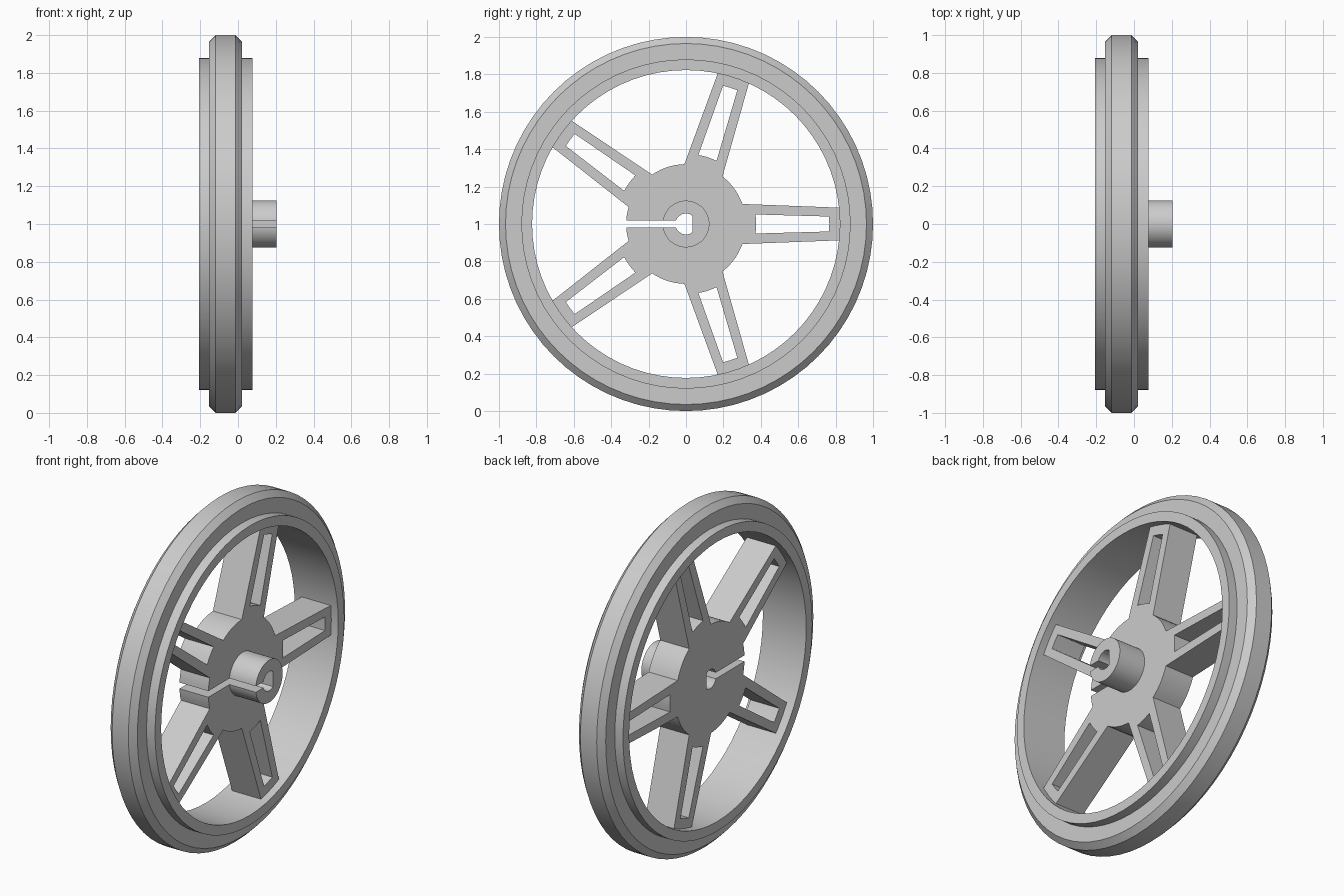
import bpy, bmesh, math
from math import sin, cos, asin, acos, pi, radians
from mathutils import Matrix

if "Cube" in bpy.data.objects:
    bpy.data.objects.remove(bpy.data.objects["Cube"])

grey = bpy.data.materials.new("plain_grey")
grey.diffuse_color = (0.6, 0.6, 0.6, 1)
grey.use_nodes = True
grey.node_tree.nodes["Principled BSDF"].inputs["Base Color"].default_value = grey.diffuse_color

BORE, FLAT, SLIT = 0.056, 0.034, 0.018   # D-bore radius, flat offset, slit half width
# local x, y, z -> world y, z, x with the axle at z = 1
AXLE = Matrix(((0, 0, 1, 0), (1, 0, 0, 0), (0, 1, 0, 1), (0, 0, 0, 1)))


def finish(name, bm):
    bmesh.ops.remove_doubles(bm, verts=bm.verts, dist=0.0002)
    bmesh.ops.recalc_face_normals(bm, faces=bm.faces)
    me = bpy.data.meshes.new(name)
    bm.to_mesh(me)
    bm.free()
    me.materials.clear()
    me.materials.append(grey)
    ob = bpy.data.objects.new(name, me)
    bpy.context.collection.objects.link(ob)
    bpy.ops.object.select_all(action='DESELECT')
    bpy.context.view_layer.objects.active = ob
    ob.select_set(True)
    bpy.ops.object.shade_smooth_by_angle(angle=radians(30))
    return ob


def arc(r, a, b):
    n = max(2, math.ceil(abs(b - a) / radians(5)))
    return [(r * cos(a + (b - a) * i / n), r * sin(a + (b - a) * i / n)) for i in range(n + 1)]


def turn(pts, a):
    return [(x * cos(a) - y * sin(a), x * sin(a) + y * cos(a)) for x, y in pts]


def d_bore():
    """Bore outline, from the upper slit edge round to the lower one."""
    a, f = pi - asin(SLIT / BORE), acos(FLAT / BORE)
    return arc(BORE, a, f) + arc(BORE, -f, -a)


def plate(name, loops, x0, x1):
    """Extrude flat outlines (first outer, others holes) from x0 to x1."""
    cu = bpy.data.curves.new(name, 'CURVE')
    cu.dimensions, cu.fill_mode = '2D', 'BOTH'
    cu.extrude = (x1 - x0) / 2
    for pts in loops:
        s = cu.splines.new('POLY')
        s.points.add(len(pts) - 1)
        for p, (x, y) in zip(s.points, pts):
            p.co = (x, y, 0, 1)
        s.use_cyclic_u = True
    tmp = bpy.data.objects.new(name + "_outline", cu)
    bpy.context.collection.objects.link(tmp)
    me = bpy.data.meshes.new_from_object(tmp.evaluated_get(bpy.context.evaluated_depsgraph_get()))
    bpy.data.objects.remove(tmp)
    bm = bmesh.new()
    bm.from_mesh(me)
    bpy.data.meshes.remove(me)
    bmesh.ops.transform(bm, verts=bm.verts, matrix=Matrix.Translation(((x0 + x1) / 2, 0, 0)) @ AXLE)
    return finish(name, bm)


# Rim with chamfered tread: closed profile (x, radius) spun round the axle
profile = [(-0.206, 0.823), (-0.206, 0.88), (-0.153, 0.88), (-0.153, 0.965), (-0.119, 1.0),
           (-0.013, 1.0), (0.021, 0.965), (0.021, 0.88), (0.076, 0.88), (0.076, 0.823)]
bm = bmesh.new()
vs = [bm.verts.new((x, 0, r)) for x, r in profile]
es = [bm.edges.new((vs[i - 1], vs[i])) for i in range(len(vs))]
bmesh.ops.spin(bm, geom=vs + es, cent=(0, 0, 0), axis=(1, 0, 0), angle=2 * pi, steps=72)
bmesh.ops.translate(bm, verts=bm.verts, vec=(0, 0, 1))
finish("rim", bm)

# Split hub disc with five tapered, slotted spokes
HUB = 0.32
half = asin(0.107 / HUB)
outline, slots = [], []
last = -pi + asin(SLIT / HUB)
for k in range(-2, 3):
    a = radians(72 * k)
    outline += arc(HUB, last, a - half)
    outline += turn([(0.83, -0.087), (0.83, 0.087)], a)
    last = a + half
    ai, ao = asin(0.051 / 0.375), asin(0.04 / 0.766)
    slots.append(turn(arc(0.375, ai, -ai) + arc(0.766, -ao, ao), a))
outline += arc(HUB, last, pi - asin(SLIT / HUB))
plate("hub_and_spokes", [outline + d_bore()] + slots, -0.157, 0.031)

# Split axle collar
c = pi - asin(SLIT / 0.125)
plate("axle_collar", [arc(0.125, -c, c) + d_bore()], 0.025, 0.203)
